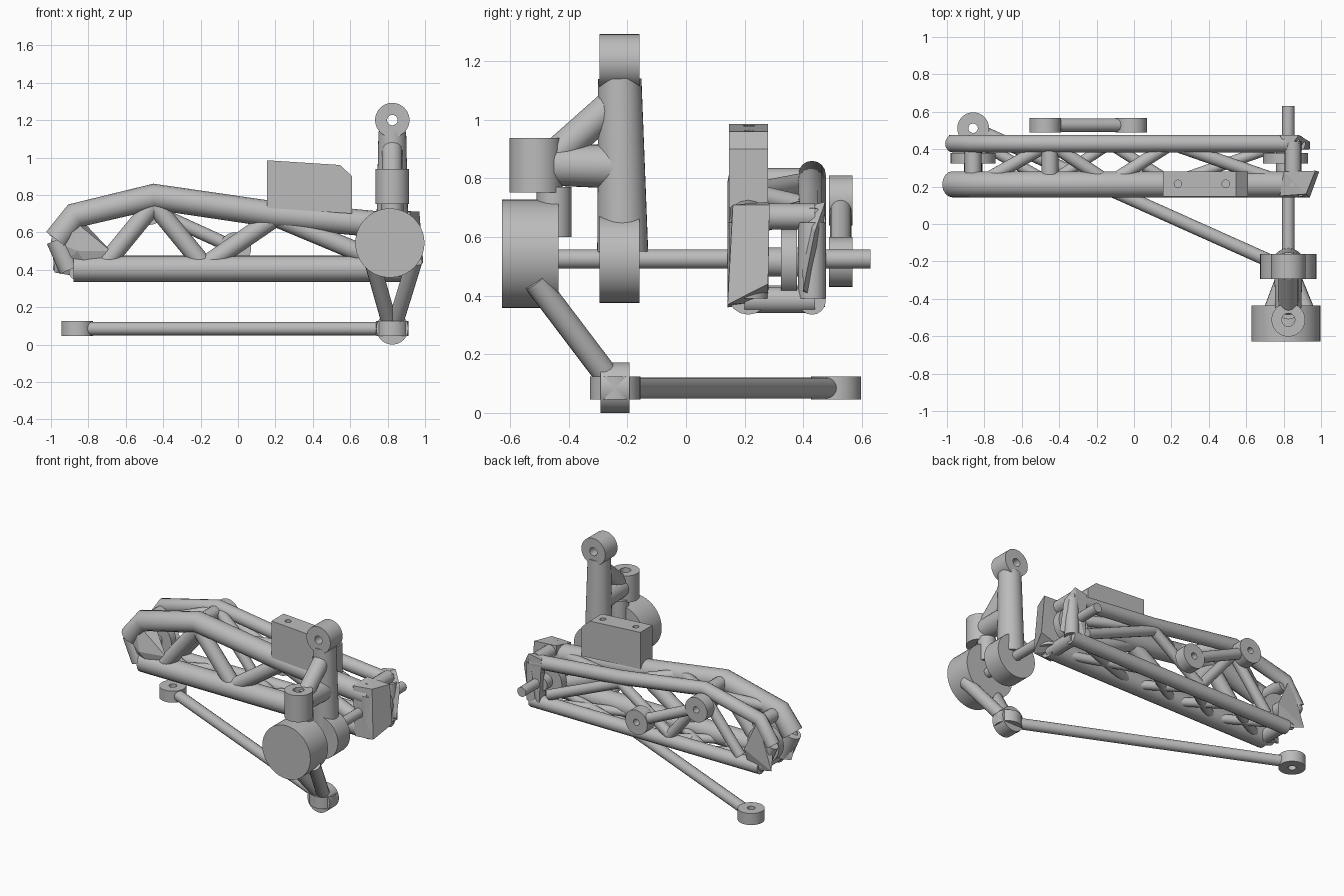
import bpy, bmesh, math
from mathutils import Vector

if "Cube" in bpy.data.objects:
    bpy.data.objects.remove(bpy.data.objects["Cube"])

grey = bpy.data.materials.new("plain_grey")
grey.use_nodes = True
grey.diffuse_color = (0.5, 0.5, 0.5, 1)
grey.node_tree.nodes["Principled BSDF"].inputs["Base Color"].default_value = (0.5, 0.5, 0.5, 1)


def add(name, data):
    ob = bpy.data.objects.new(name, data)
    bpy.context.collection.objects.link(ob)
    data.materials.append(grey)
    return ob


def from_bmesh(name, bm):
    bmesh.ops.recalc_face_normals(bm, faces=bm.faces)
    me = bpy.data.meshes.new(name)
    bm.to_mesh(me)
    bm.free()
    return add(name, me)


def smooth(ob):
    bpy.ops.object.select_all(action='DESELECT')
    ob.select_set(True)
    bpy.context.view_layer.objects.active = ob
    bpy.ops.object.shade_smooth_by_angle(angle=math.radians(35))
    return ob


# Round bar following a path
def rod(name, pts, r):
    cu = bpy.data.curves.new(name, 'CURVE')
    cu.dimensions = '3D'
    cu.bevel_depth = r
    cu.bevel_resolution = 6
    cu.use_fill_caps = True
    sp = cu.splines.new('POLY')
    sp.points.add(len(pts) - 1)
    for p, co in zip(sp.points, pts):
        p.co = (*co, 1)
    sp.use_smooth = True
    return add(name, cu)


# Cylinder or ring along an axis, optionally with a bore
def ring(name, centre, axis, r, width, hole=0.0, n=40):
    bm = bmesh.new()
    loops = []
    profile = [(r, -1), (r, 1)] + ([(hole, 1), (hole, -1)] if hole else [])
    for rad, side in profile:
        loop = []
        for i in range(n):
            a = math.tau * i / n
            u, v, w = rad * math.cos(a), rad * math.sin(a), side * width / 2
            co = (u, w, v) if axis == 'Y' else (u, v, w)
            loop.append(bm.verts.new(Vector(co) + Vector(centre)))
        loops.append(loop)
    for k in range(len(loops) if hole else 1):
        a, b = loops[k], loops[(k + 1) % len(loops)]
        for i in range(n):
            j = (i + 1) % n
            bm.faces.new((a[i], a[j], b[j], b[i]))
    if not hole:
        bm.faces.new(loops[0])
        bm.faces.new(loops[1])
    return smooth(from_bmesh(name, bm))


# Tapered bar between two points
def taper(name, a, b, r1, r2):
    a, b = Vector(a), Vector(b)
    d = b - a
    bm = bmesh.new()
    bmesh.ops.create_cone(bm, cap_ends=True, segments=32, radius1=r1, radius2=r2, depth=d.length)
    bm.transform(d.to_track_quat('Z', 'Y').to_matrix().to_4x4())
    bmesh.ops.translate(bm, verts=bm.verts, vec=(a + b) / 2)
    return smooth(from_bmesh(name, bm))


# Faceted bracket as a convex hull
def bracket(name, pts):
    bm = bmesh.new()
    vs = [bm.verts.new(p) for p in pts]
    res = bmesh.ops.convex_hull(bm, input=vs)
    bmesh.ops.delete(bm, geom=[v for v in bm.verts if not v.link_faces], context='VERTS')
    return from_bmesh(name, bm)


# Truss side frames: top chord, bottom chord and zigzag web
for side, y, r, web in (("front", 0.212, 0.07, 0.05), ("rear", 0.43, 0.047, 0.035)):
    top = 0.86 - r
    rod(side + "_top_chord", [(-0.97, y, 0.56), (-0.87, y, top - 0.1), (-0.45, y, top),
                              (0.2, y, top - 0.095), (0.88, y, top - 0.16)], r)
    rod(side + "_bottom_chord", [(-0.88, y, 0.335 + r), (0.88, y, 0.335 + r)], r)
    nodes = [(-0.72, 0.42), (-0.45, 0.75), (-0.18, 0.42), (0.2, 0.68), (0.75, 0.45)]
    for i in range(4):
        (x0, z0), (x1, z1) = nodes[i:i + 2]
        rod(f"{side}_web_{i}", [(x0, y, z0), (x1, y, z1)], web)
    rod(side + "_end_web", [(-0.9, y, 0.4), (-0.97, y, 0.56)], r * 0.8)
    rod(side + "_right_post", [(0.87, y, 0.39), (0.87, y, 0.65)], r)

# Crossed bracing between the frames, top and bottom
stations = [-0.82, -0.45, -0.13, 0.2, 0.8]
heights = [0.7, 0.79, 0.75, 0.7, 0.64]
for i in range(4):
    for k, (y0, y1) in enumerate(((0.22, 0.43), (0.43, 0.22))):
        if k == i % 2:
            rod(f"top_brace_{i}", [(stations[i], y0, heights[i]),
                                   (stations[i + 1], y1, heights[i + 1])], 0.035)
        rod(f"bottom_brace_{i}_{k}", [(stations[i], y0, 0.385), (stations[i + 1], y1, 0.385)], 0.03)
for x, z in ((-0.86, 0.68), (-0.45, 0.79), (0.85, 0.67), (-0.86, 0.39), (0.85, 0.385)):
    rod("cross_bar", [(x, 0.2, z), (x, 0.44, z)], 0.045)

# Faceted end brackets
bracket("left_front_bracket", [(-1, 0.2, 0.56), (-0.91, 0.17, 0.69), (-0.68, 0.18, 0.5),
                               (-0.75, 0.2, 0.345), (-0.98, 0.24, 0.385), (-0.86, 0.142, 0.5),
                               (-0.85, 0.28, 0.68), (-0.85, 0.28, 0.38)])
bracket("left_rear_bracket", [(-0.99, 0.475, 0.4), (-0.97, 0.42, 0.58), (-0.88, 0.47, 0.72),
                              (-0.78, 0.475, 0.5), (-0.8, 0.44, 0.35), (-0.86, 0.4, 0.5)])
bracket("right_front_bracket", [(0.99, 0.28, 0.44), (0.94, 0.142, 0.37), (0.97, 0.285, 0.71),
                                (0.92, 0.16, 0.71), (0.8, 0.142, 0.36), (0.78, 0.15, 0.7),
                                (0.8, 0.28, 0.38), (0.8, 0.28, 0.72)])
bracket("right_rear_bracket", [(0.94, 0.4, 0.42), (0.94, 0.44, 0.62), (0.88, 0.475, 0.72),
                               (0.8, 0.475, 0.36), (0.78, 0.475, 0.7), (0.8, 0.4, 0.4),
                               (0.82, 0.39, 0.7)])

# Bearing discs inside the truss ends
for side, x in (("left", -0.86), ("right", 0.81)):
    ring(side + "_bearing", (x, 0.352, 0.515), 'Y', 0.12, 0.055, 0.035)
    rod(side + "_bearing_tube", [(x, 0.25, 0.515), (x, 0.44, 0.515)], 0.05)

# Top block with clipped corner and two drilled holes
profile = [(0.155, 0.73), (0.61, 0.7), (0.61, 0.9), (0.545, 0.96), (0.155, 0.985)]
bm = bmesh.new()
face = bm.faces.new([bm.verts.new((x, 0.147, z)) for x, z in profile])
res = bmesh.ops.extrude_face_region(bm, geom=[face])
bmesh.ops.translate(bm, verts=[g for g in res["geom"] if isinstance(g, bmesh.types.BMVert)],
                    vec=(0, 0.133, 0))
block = from_bmesh("top_block", bm)
for x in (0.235, 0.49):
    cutter = ring("hole_cutter", (x, 0.215, 0.95), 'Z', 0.02, 0.2, n=20)
    cutter.hide_render = True
    cutter.hide_set(True)
    cutter.display_type = 'WIRE'
    mod = block.modifiers.new("hole", 'BOOLEAN')
    mod.operation = 'DIFFERENCE'
    mod.object = cutter

# Short link on the rear side
a, b = (-0.475, 0.528, 0.725), (-0.015, 0.528, 0.515)
for name, p in (("upper", a), ("lower", b)):
    ring(name + "_link_eye", p, 'Y', 0.085, 0.08, 0.022)
pa, pb = Vector(a), Vector(b)
rod("short_link", [pa.lerp(pb, 0.14), pa.lerp(pb, 0.86)], 0.036)

# Axle shaft and hub
px = 0.825
rod("axle_shaft", [(px, -0.6, 0.525), (px, 0.63, 0.525)], 0.033)
ring("wheel_hub", (0.812, -0.532, 0.543), 'Y', 0.185, 0.193)

# Upright with its eyes
ring("upright_lower_eye", (px, -0.227, 0.525), 'Y', 0.15, 0.135)
taper("upright_pillar", (px, -0.216, 0.55), (px, -0.226, 1.14), 0.087, 0.074)
ring("upright_top_eye", (px, -0.227, 1.2), 'Y', 0.092, 0.135, 0.028)
ring("vertical_eye", (px, -0.512, 0.845), 'Z', 0.09, 0.185, 0.035)
taper("eye_arm", (px, -0.45, 0.845), (px, -0.22, 0.84), 0.07, 0.075)
rod("eye_strut", [(px, -0.45, 0.875), (px, -0.23, 1.07)], 0.055)
rod("hub_spacer", [(px, -0.45, 0.6), (px, -0.45, 0.77)], 0.06)

# Steering arm legs and ball joint
for side, dx in (("right", -0.11), ("left", 0.12)):
    rod(side + "_steering_leg", [(px + dx, -0.515, 0.45), (px + dx * 0.1, -0.25, 0.1)], 0.042)
ring("joint_barrel", (px, -0.242, 0.086), 'Y', 0.086, 0.1)
ring("joint_eye", (px, -0.242, 0.085), 'Z', 0.086, 0.08)

# Tie rod
ring("tie_rod_eye", (-0.86, 0.512, 0.085), 'Z', 0.085, 0.08, 0.025)
rod("tie_rod", [(px, -0.242, 0.085), (-0.79, 0.481, 0.085)], 0.036)
